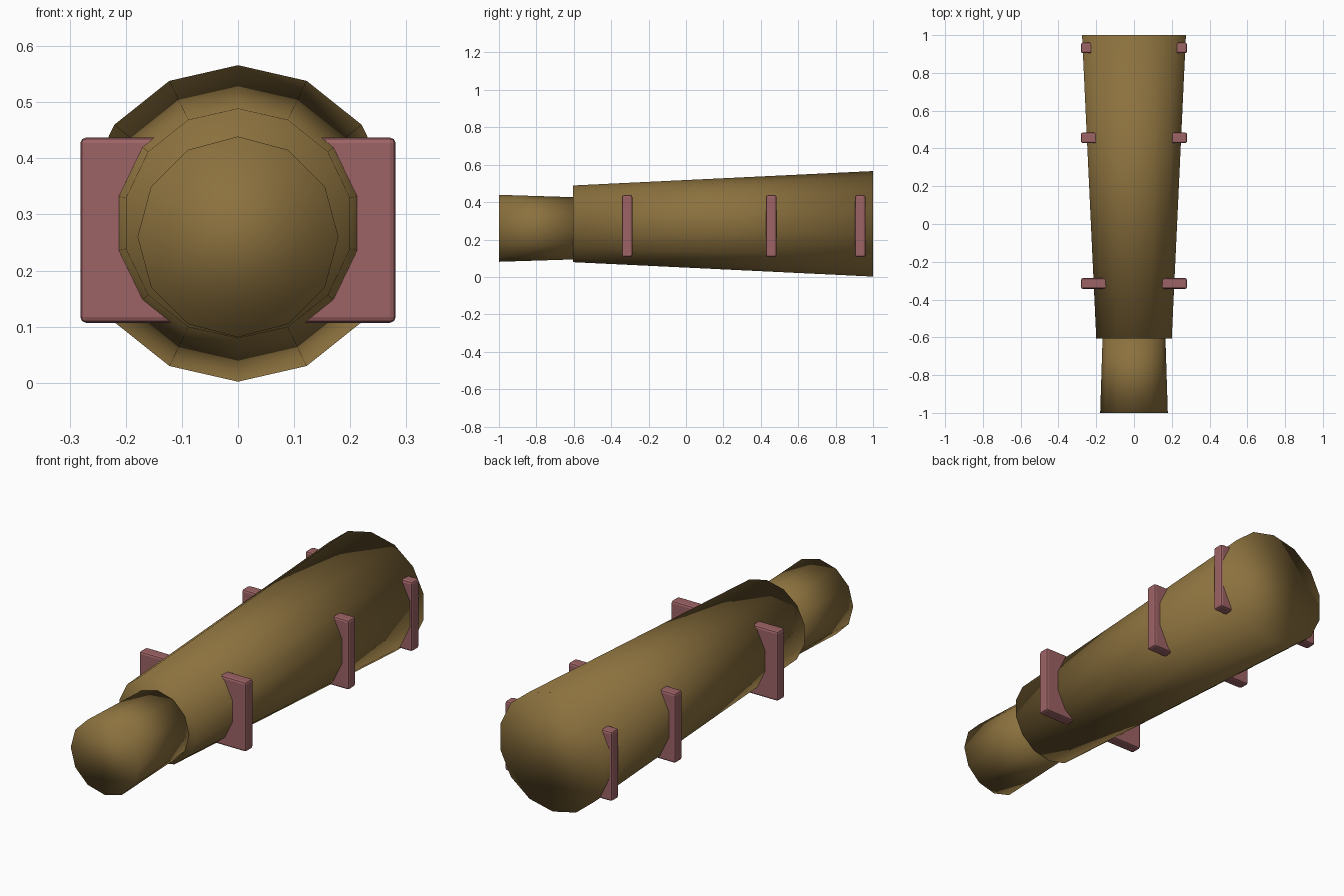
import bpy, bmesh
from math import radians
from mathutils import Matrix, Vector

if "Cube" in bpy.data.objects:
    bpy.data.objects.remove(bpy.data.objects["Cube"], do_unlink=True)


def material(name, rgb):
    m = bpy.data.materials.new(name)
    m.use_nodes = True
    m.diffuse_color = (*rgb, 1)
    m.node_tree.nodes["Principled BSDF"].inputs["Base Color"].default_value = (*rgb, 1)
    return m


brown = material("warm brown", (0.26, 0.165, 0.048))
pink = material("dusty pink", (0.34, 0.125, 0.132))


def finish(name, bm, mat, smooth):
    mesh = bpy.data.meshes.new(name)
    bm.to_mesh(mesh)
    bm.free()
    mesh.materials.append(mat)
    for p in mesh.polygons:
        p.use_smooth = smooth
    ob = bpy.data.objects.new(name, mesh)
    bpy.context.collection.objects.link(ob)
    return ob


def tapered_tube(name, sides, y_front, y_back, r_front, r_back, z):
    """Capped taper along y, smooth all over, with a vertex at the top."""
    bm = bmesh.new()
    place = Matrix.Translation((0, (y_front + y_back) / 2, z)) @ Matrix.Rotation(radians(90), 4, "X")
    bmesh.ops.create_cone(bm, cap_ends=True, segments=sides, radius1=r_back,
                          radius2=r_front, depth=y_back - y_front, matrix=place)
    return finish(name, bm, brown, True)


def cross_plate(name, y):
    """Upright plate passing through the body, showing on both sides."""
    bm = bmesh.new()
    size = Vector((0.562, 0.056, 0.33))
    place = Matrix.Translation((0, y, 0.272)) @ Matrix.Diagonal((*size, 1))
    bmesh.ops.create_cube(bm, size=1, matrix=place)
    ob = finish(name, bm, pink, False)
    bevel = ob.modifiers.new("edge bevel", "BEVEL")
    bevel.width = 0.01
    bevel.segments = 2
    return ob


# Main body and the narrower nozzle in front of it
tapered_tube("body", 14, -0.605, 1.0, 0.205, 0.282, 0.284)
tapered_tube("nozzle", 12, -1.0, -0.59, 0.179, 0.166, 0.26)

# Three plates along the body
for name, y in (("front_plate", -0.315), ("middle_plate", 0.456), ("rear_plate", 0.932)):
    cross_plate(name, y)
